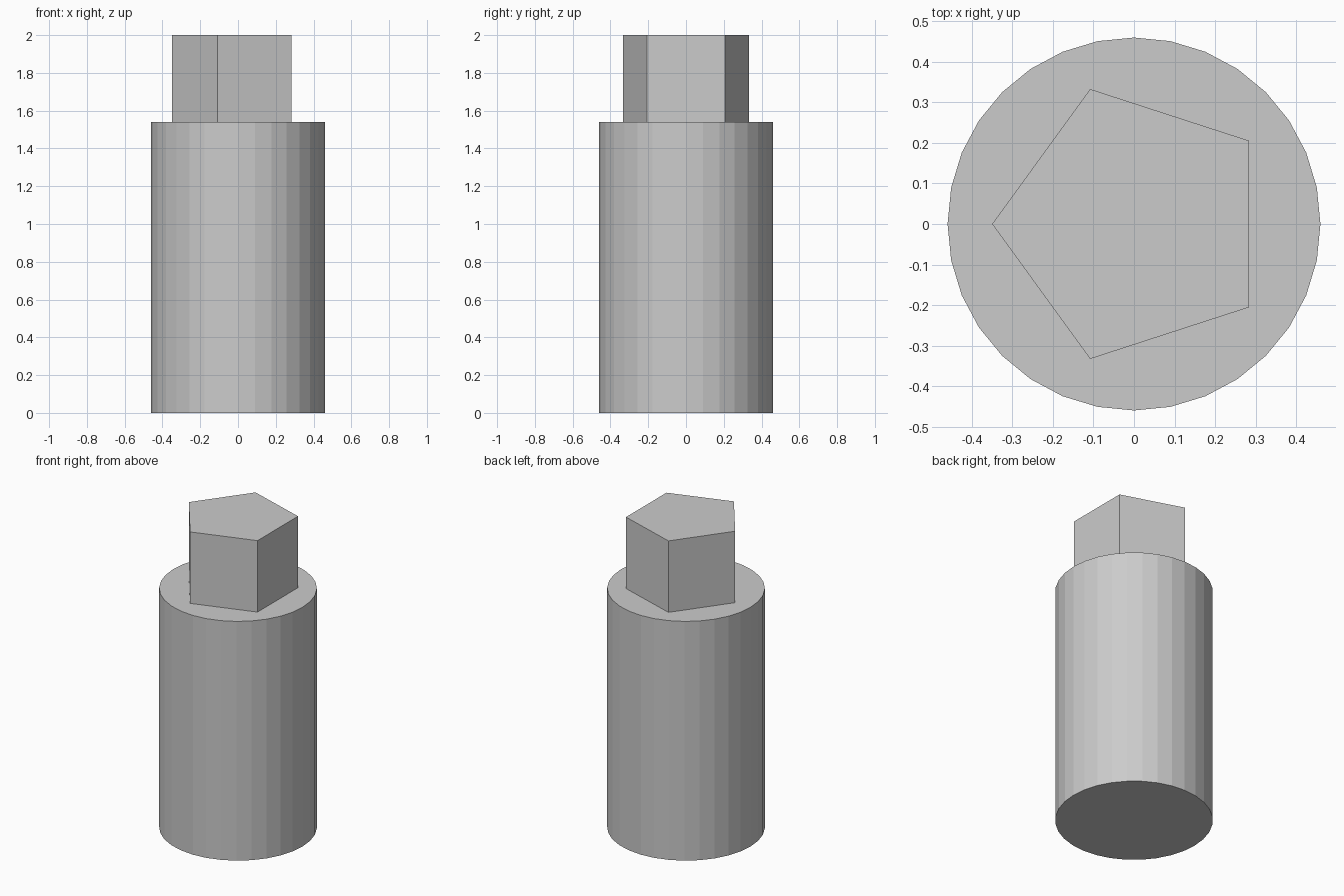
import bpy
from math import pi

if "Cube" in bpy.data.objects:
    bpy.data.objects.remove(bpy.data.objects["Cube"])


def prism(name, sides, radius, z0, z1, turn=0.0):
    """Upright flat-shaded prism from z0 to z1."""
    bpy.ops.mesh.primitive_cylinder_add(
        vertices=sides, radius=radius, depth=z1 - z0,
        location=(0, 0, (z0 + z1) / 2), rotation=(0, 0, turn))
    bpy.context.object.name = name


# Round body
prism("body", 32, 0.46, 0.0, 1.54)
# Five-sided head, one corner pointing to -x
prism("pentagon_head", 5, 0.35, 1.54, 2.0, pi / 2)
